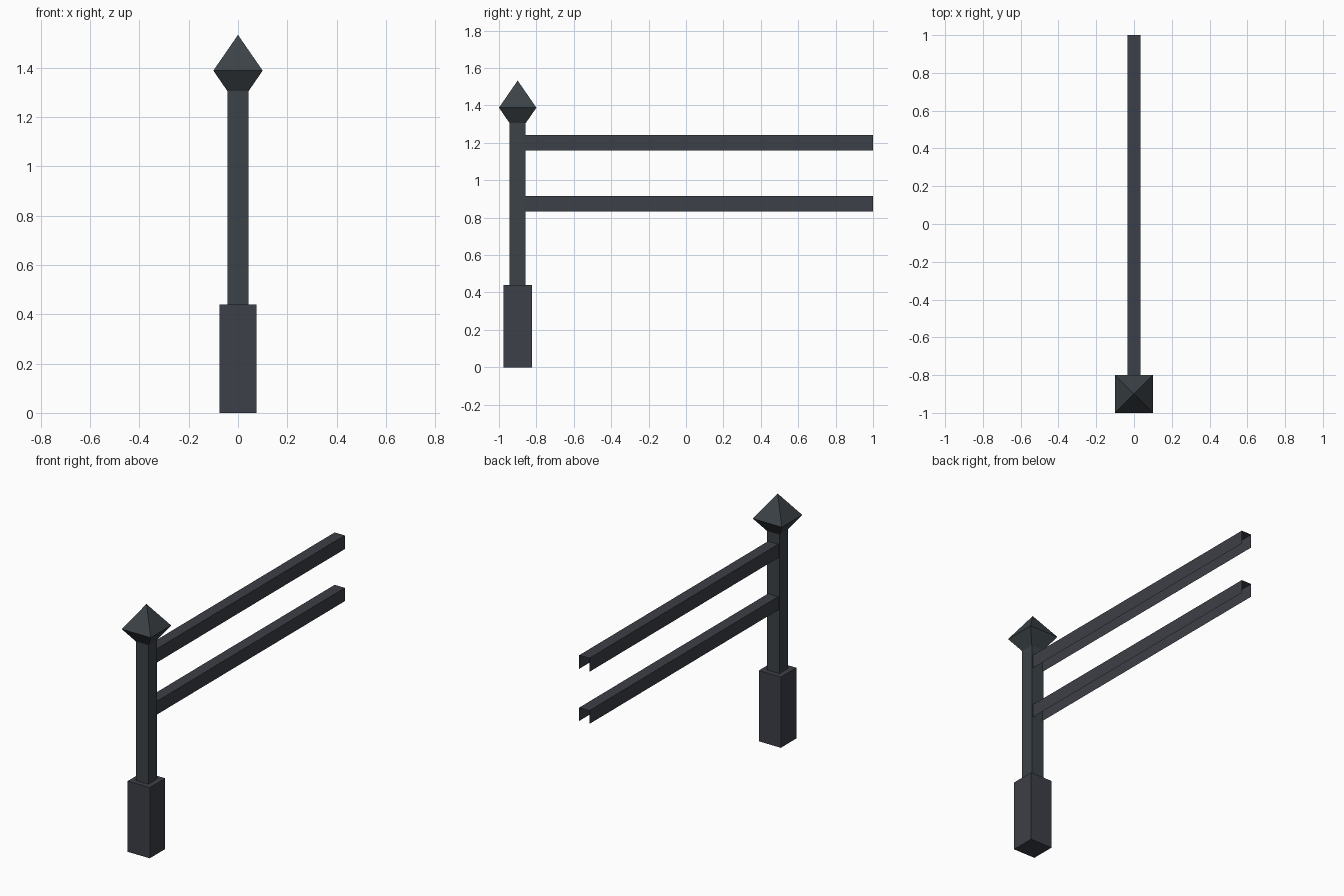
import bpy, bmesh

if "Cube" in bpy.data.objects:
    bpy.data.objects.remove(bpy.data.objects["Cube"])


def make_material(name, rgb):
    m = bpy.data.materials.new(name)
    m.diffuse_color = (*rgb, 1)
    m.use_nodes = True
    m.node_tree.nodes["Principled BSDF"].inputs["Base Color"].default_value = m.diffuse_color
    return m


post_grey = make_material("dark green grey", (0.044, 0.055, 0.062))
slate = make_material("dark slate grey", (0.046, 0.050, 0.063))


def add_object(name, bm, mat):
    me = bpy.data.meshes.new(name)
    bm.normal_update()
    bm.to_mesh(me)
    bm.free()
    me.materials.append(mat)
    ob = bpy.data.objects.new(name, me)
    bpy.context.collection.objects.link(ob)
    return ob


def square_loft(name, profile, mat, y=-0.9, bottom=False):
    """Skin square rings given as (half width, z); half width 0 makes a point."""
    bm = bmesh.new()
    rings = []
    for r, z in profile:
        corners = [(-r, -r), (r, -r), (r, r), (-r, r)] if r else [(0, 0)]
        rings.append([bm.verts.new((a, y + b, z)) for a, b in corners])
    for lo, hi in zip(rings, rings[1:]):
        for i in range(4):
            j = (i + 1) % 4
            if len(hi) == 1:
                bm.faces.new((lo[i], lo[j], hi[0]))
            else:
                bm.faces.new((lo[i], lo[j], hi[j], hi[i]))
    if bottom:
        bm.faces.new(rings[0][::-1])
    return add_object(name, bm, mat)


def channel_rail(name, z0, z1, mat, half=0.035, y0=-0.857, y1=1.0):
    """Thin upside-down U channel, open underneath and at the ends."""
    bm = bmesh.new()
    section = [(half, z0), (half, z1), (-half, z1), (-half, z0)]
    near = [bm.verts.new((x, y0, z)) for x, z in section]
    far = [bm.verts.new((x, y1, z)) for x, z in section]
    for i in range(3):
        bm.faces.new((near[i], far[i], far[i + 1], near[i + 1]))
    return add_object(name, bm, mat)


# post: wide base with a ledge, slim shaft, pointed cap
square_loft("post_base", [(0.076, 0), (0.076, 0.44), (0.043, 0.44)], slate, bottom=True)
square_loft("post_shaft", [(0.043, 0.44), (0.043, 1.305)], post_grey)
square_loft("post_cap", [(0.043, 1.305), (0.1, 1.388), (0, 1.533)], post_grey)

# two rails
channel_rail("lower_rail", 0.834, 0.917, slate)
channel_rail("upper_rail", 1.158, 1.243, slate)
